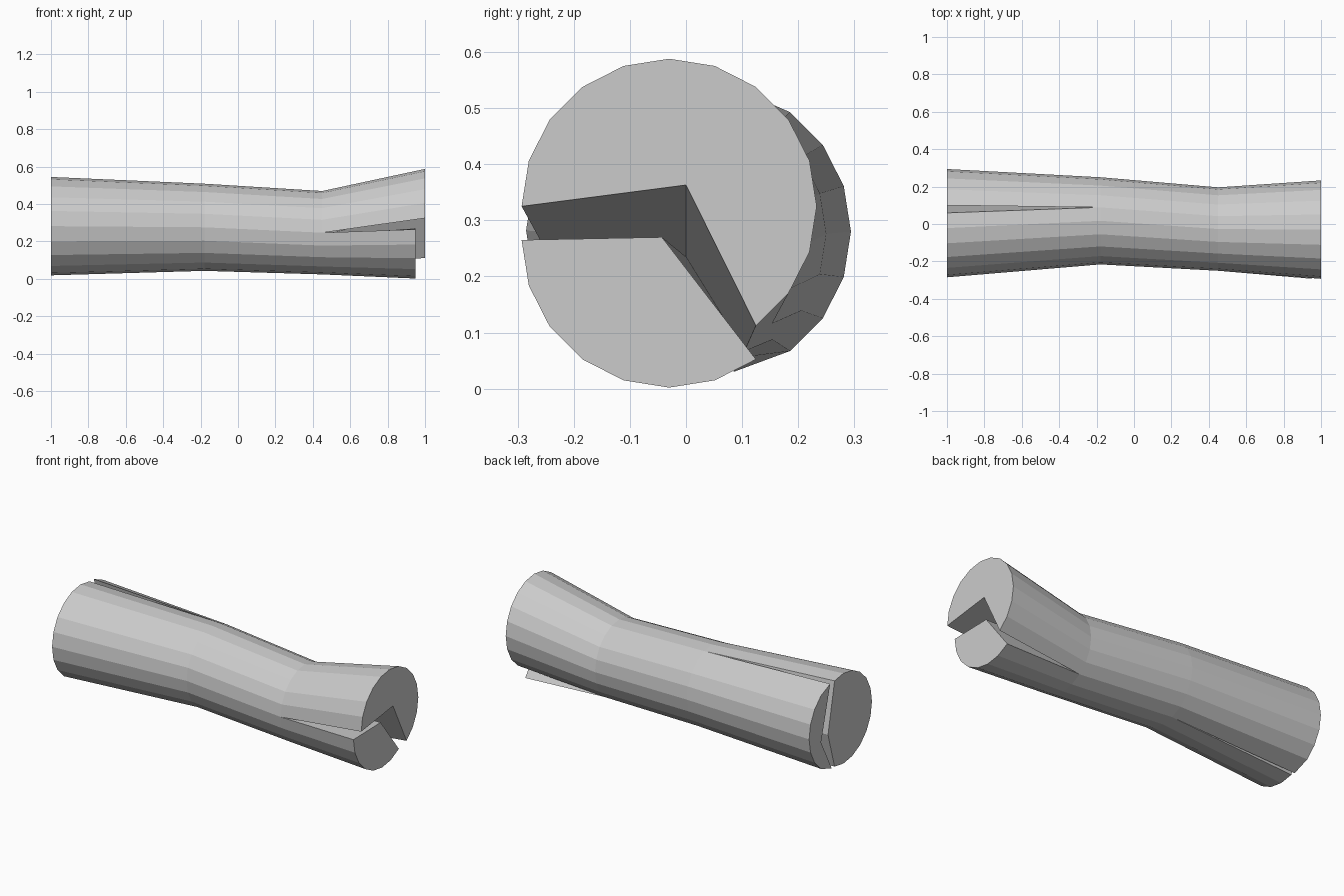
import bpy, bmesh
from math import cos, sin, radians

if "Cube" in bpy.data.objects:
    bpy.data.objects.remove(bpy.data.objects["Cube"])

SIDES = 20
bm = bmesh.new()


def arc(x, cy, cz, r, first, last):
    """Points of a 20-sided ring in the plane x, from step first to step last."""
    return [(x, cy + r * cos(radians(18 * k)), cz + r * sin(radians(18 * k)))
            for k in range(first, last + 1)]


def loft(a, b, cap=False):
    """Side faces between two matching closed outlines, with an optional cap on b."""
    va = [bm.verts.new(p) for p in a]
    vb = [bm.verts.new(p) for p in b]
    n = len(va)
    for i in range(n):
        j = (i + 1) % n
        bm.faces.new((va[i], va[j], vb[j], vb[i]))
    if cap:
        bm.faces.new(vb)


# Two inner rings where the trunk bends: x, centre y, centre z, radius
BEND_L = (-0.18, 0.017, 0.276, 0.233)
BEND_R = (0.45, -0.027, 0.247, 0.223)
HEART_L = (-0.18, 0.13, 0.25)
HEART_R = (0.45, 0.0, 0.235)

# Middle of the trunk
loft(arc(*BEND_L, 0, SIDES - 1), arc(*BEND_R, 0, SIDES - 1))

# Right end, split into a large upper piece and a shorter lower piece
loft(arc(*BEND_R, -3, 10) + [HEART_R],
     arc(1.0, -0.03, 0.325, 0.263, -3, 10) + [(1.0, 0.0, 0.363)], cap=True)
loft(arc(*BEND_R, 10, 17) + [HEART_R],
     arc(0.95, -0.03, 0.265, 0.263, 10, 17) + [(0.95, -0.043, 0.27)], cap=True)

# Left end, split by a narrow crack into a front piece and a thin back piece
loft(arc(*BEND_L, 4, 16) + [HEART_L],
     arc(-1.0, -0.022, 0.282, 0.263, 4, 16) + [(-1.0, 0.12, 0.24)], cap=True)
back = arc(-1.0, 0.031, 0.28, 0.263, -4, 4)
back[0] = (-1.0, 0.085, 0.03)
back[-1] = (-1.0, 0.10, 0.53)
loft(arc(*BEND_L, -4, 4) + [HEART_L], back + [(-1.0, 0.184, 0.22)], cap=True)

# Join the pieces into one split log
bmesh.ops.remove_doubles(bm, verts=bm.verts, dist=0.0005)
bmesh.ops.recalc_face_normals(bm, faces=bm.faces)
mesh = bpy.data.meshes.new("split_log")
bm.to_mesh(mesh)
bm.free()
log = bpy.data.objects.new("split_log", mesh)
bpy.context.collection.objects.link(log)
